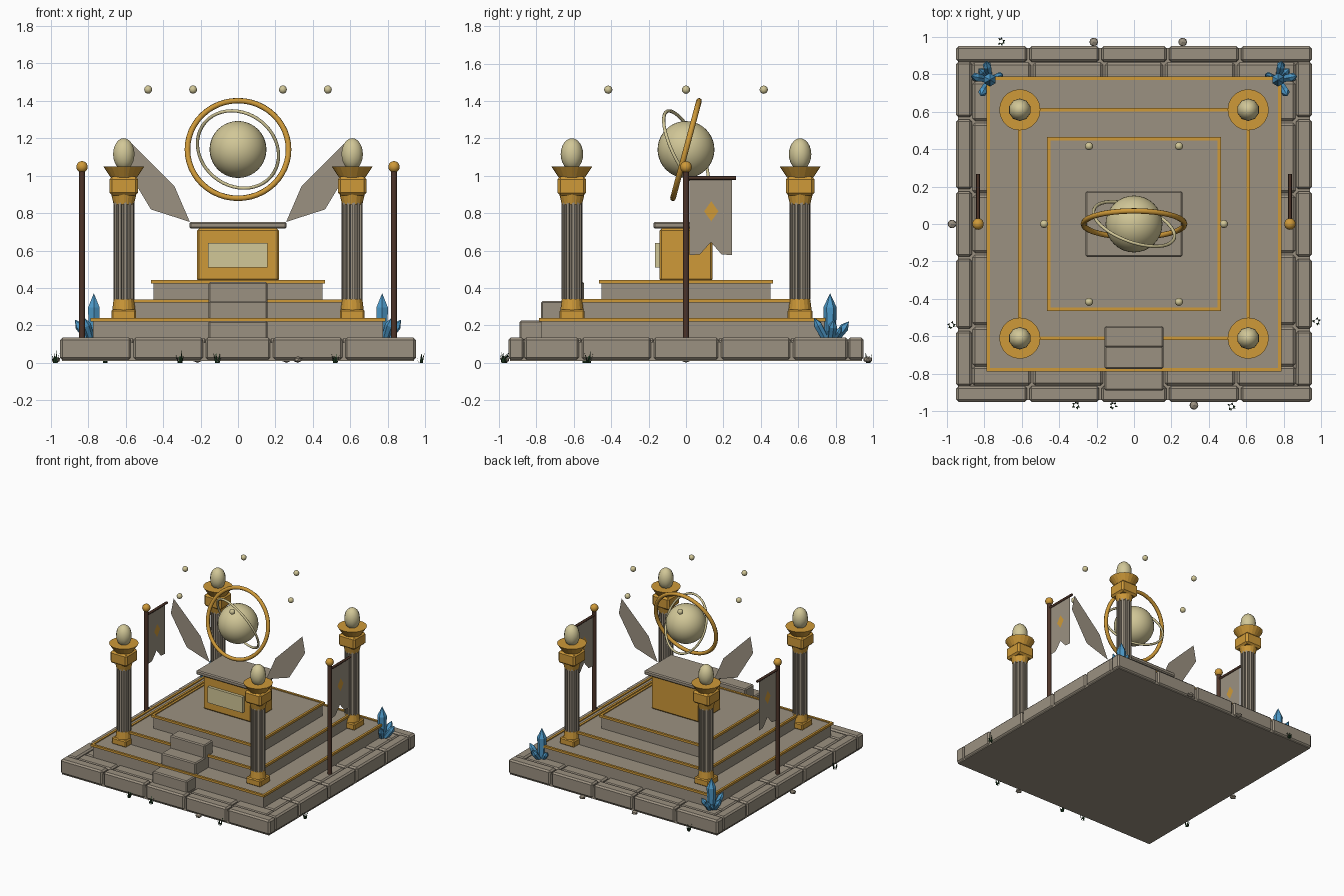
import bpy, bmesh, math, random
from mathutils import Vector, Matrix

if "Cube" in bpy.data.objects:
    bpy.data.objects.remove(bpy.data.objects["Cube"])

random.seed(4)
PI = math.pi


def material(name, rgb):
    m = bpy.data.materials.new(name)
    m.diffuse_color = (*rgb, 1)
    m.use_nodes = True
    m.node_tree.nodes["Principled BSDF"].inputs["Base Color"].default_value = m.diffuse_color
    return m


STONE = material("warm_stone", (0.33, 0.285, 0.22))
GOLD = material("gold", (0.62, 0.32, 0.04))
PALE = material("pale_ivory", (0.64, 0.57, 0.31))
WOOD = material("dark_wood", (0.075, 0.035, 0.022))
BLUE = material("crystal_blue", (0.075, 0.32, 0.58))
GREEN = material("dark_grass", (0.012, 0.04, 0.014))


def add_object(name, bm, mat, smooth=False):
    bmesh.ops.recalc_face_normals(bm, faces=bm.faces[:])
    me = bpy.data.meshes.new(name)
    bm.to_mesh(me)
    bm.free()
    me.materials.append(mat)
    ob = bpy.data.objects.new(name, me)
    bpy.context.collection.objects.link(ob)
    if smooth:
        for p in me.polygons:
            p.use_smooth = True
    return ob


def box(name, x0, x1, y0, y1, z0, z1, mat, bevel=0.0):
    bm = bmesh.new()
    mx = Matrix.Translation(((x0 + x1) / 2, (y0 + y1) / 2, (z0 + z1) / 2)) @ \
        Matrix.Diagonal((x1 - x0, y1 - y0, z1 - z0, 1))
    bmesh.ops.create_cube(bm, size=1, matrix=mx)
    if bevel:
        bmesh.ops.bevel(bm, geom=bm.edges[:], offset=bevel, segments=1, affect='EDGES')
    return add_object(name, bm, mat)


def cone(name, p0, p1, r0, r1, mat, sides=12, smooth=False):
    p0, p1 = Vector(p0), Vector(p1)
    d = p1 - p0
    mx = Matrix.Translation((p0 + p1) / 2) @ d.to_track_quat('Z', 'Y').to_matrix().to_4x4()
    bm = bmesh.new()
    bmesh.ops.create_cone(bm, cap_ends=True, segments=sides, radius1=r0, radius2=r1,
                          depth=d.length, matrix=mx)
    ob = add_object(name, bm, mat)
    if smooth:
        for p in ob.data.polygons:
            p.use_smooth = len(p.vertices) == 4
    return ob


def ball(name, c, r, mat, u=12, v=8, squash=1.0):
    bm = bmesh.new()
    mx = Matrix.Translation(c) @ Matrix.Diagonal((1, 1, squash, 1))
    bmesh.ops.create_uvsphere(bm, u_segments=u, v_segments=v, radius=r, matrix=mx)
    return add_object(name, bm, mat, True)


def ring(name, c, major, minor, rot, mat):
    bpy.ops.mesh.primitive_torus_add(location=c, rotation=rot, major_radius=major,
                                     minor_radius=minor, major_segments=48, minor_segments=8)
    ob = bpy.context.object
    ob.name = name
    ob.data.materials.append(mat)
    bpy.ops.object.shade_smooth()


def sheet(name, pts, mat):
    bm = bmesh.new()
    bm.faces.new([bm.verts.new(p) for p in pts])
    return add_object(name, bm, mat)


# Base slab with two courses of rim blocks
box("base_slab", -0.94, 0.94, -0.94, 0.94, 0.01, 0.11, STONE)
outer = [-0.95, -0.565, -0.18, 0.18, 0.565, 0.95]
inner = [-0.865, -0.545, -0.16, 0.16, 0.545, 0.865]
for cuts, a, b, top in ((outer, 0.866, 0.95, 0.135), (inner, 0.76, 0.862, 0.13)):
    for i in range(5):
        g = 0.006
        lo, hi = cuts[i] + g * (i > 0), cuts[i + 1] - g * (i < 4)
        for s in (-1, 1):
            y0, y1 = sorted((s * a, s * b))
            box("rim_block", lo, hi, y0, y1, 0.016, top, STONE, 0.012)
            lo2, hi2 = max(lo, -a), min(hi, a)
            box("rim_block", y0, y1, lo2, hi2, 0.016, top, STONE, 0.012)

# Stepped tiers with gold edging
for half, z0, z1 in ((0.775, 0.1, 0.232), (0.607, 0.22, 0.332), (0.452, 0.32, 0.435)):
    box("tier", -half, half, -half, half, z0, z1, STONE)
    o, i = half + 0.012, half - 0.006
    for s in (-1, 1):
        a, b = sorted((s * i, s * o))
        box("gold_edging", -o, o, a, b, z1 - 0.01, z1 + 0.008, GOLD)
        box("gold_edging", a, b, -o, o, z1 - 0.01, z1 + 0.008, GOLD)

# Front stairs
for y0, y1, z0, z1 in ((-0.89, -0.66, 0.12, 0.225), (-0.775, -0.56, 0.14, 0.33),
                       (-0.66, -0.545, 0.22, 0.432)):
    box("stair", -0.157, 0.157, y0, y1, z0, z1, STONE, 0.008)

# Altar
box("altar_body", -0.22, 0.22, -0.142, 0.142, 0.435, 0.718, GOLD, 0.012)
box("altar_panel", -0.16, 0.157, -0.165, -0.13, 0.51, 0.64, PALE)
box("altar_top", -0.26, 0.26, -0.175, 0.175, 0.718, 0.753, STONE, 0.008)

# Flat wings beside the altar
for s in (-1, 1):
    sheet("wing", [(s * x, 0, z) for x, z in ((0.257, 0.753), (0.465, 0.82), (0.61, 1.06),
                                              (0.585, 1.19), (0.34, 0.945))], STONE)

# Floating globe, its two rings and the small orbs
C = (0, 0, 1.14)
ball("globe", C, 0.152, PALE, 32, 20)
ring("gold_ring", C, 0.27, 0.015, (math.radians(75), 0, 0), GOLD)
ring("pale_ring", C, 0.228, 0.009, (math.radians(115), 0, math.radians(-20)), PALE)
for k in range(6):
    a = k * PI / 3
    ball("small_orb", (0.48 * math.cos(a), 0.48 * math.sin(a), 1.46), 0.022, PALE, 10, 8)


# Corner columns
def fluted_shaft(x, y, z0, z1):
    bm = bmesh.new()
    pts = []
    for k in range(12):
        for off, r in ((0.0, 0.056), (0.5, 0.056), (0.58, 0.045), (0.92, 0.045)):
            a = (k + off) * PI / 6
            pts.append((x + r * math.cos(a), y + r * math.sin(a)))
    f = bm.faces.new([bm.verts.new((px, py, z0)) for px, py in pts])
    e = bmesh.ops.extrude_face_region(bm, geom=[f])["geom"]
    bmesh.ops.translate(bm, vec=(0, 0, z1 - z0), verts=[v for v in e if isinstance(v, bmesh.types.BMVert)])
    add_object("column_shaft", bm, STONE)


for x in (-0.61, 0.61):
    for y in (-0.61, 0.61):
        box("column_plinth", x - 0.066, x + 0.066, y - 0.066, y + 0.066, 0.23, 0.285, GOLD, 0.008)
        cone("column_foot", (x, y, 0.28), (x, y, 0.342), 0.062, 0.054, GOLD, 16)
        fluted_shaft(x, y, 0.34, 0.86)
        cone("column_neck", (x, y, 0.845), (x, y, 0.905), 0.054, 0.068, GOLD, 16)
        box("column_capital", x - 0.076, x + 0.076, y - 0.076, y + 0.076, 0.895, 0.995, GOLD, 0.014)
        cone("column_bowl", (x, y, 0.99), (x, y, 1.05), 0.07, 0.11, GOLD, 20)
        ball("column_flame", (x, y, 1.115), 0.06, PALE, 10, 12, 1.42)

# Banner poles
for s in (-1, 1):
    x = s * 0.833
    cone("banner_pole", (x, 0, 0.12), (x, 0, 1.03), 0.017, 0.017, WOOD, 10, True)
    ball("pole_finial", (x, 0, 1.047), 0.031, GOLD, 14, 10)
    cone("banner_bar", (x, -0.01, 0.988), (x, 0.267, 0.988), 0.01, 0.01, WOOD, 8, True)
    sheet("banner", [(x, y, z) for y, z in ((0.02, 0.985), (0.245, 0.985), (0.245, 0.575),
                                            (0.19, 0.58), (0.133, 0.645), (0.075, 0.58),
                                            (0.02, 0.575))], STONE)
    for t in (-0.004, 0.004):
        sheet("banner_diamond", [(x + t, 0.135 + a, 0.81 + b) for a, b in
                                 ((0, 0.054), (0.038, 0), (0, -0.054), (-0.038, 0))], GOLD)


# Crystal clusters on the back corners
def crystal(base, tip, r):
    base, tip = Vector(base), Vector(tip)
    mid = base.lerp(tip, 0.7)
    cone("crystal_shaft", base, mid, r * 0.8, r, BLUE, 6)
    cone("crystal_tip", mid, tip, r, 0.001, BLUE, 6)


for s in (-1, 1):
    c = Vector((s * 0.77, 0.77, 0.12))
    crystal(c, c + Vector((0, 0, 0.25)), 0.036)
    for dx, dy, h, r in ((0.10, 0.02, 0.11, 0.024), (0.05, -0.085, 0.12, 0.024),
                         (-0.07, 0.03, 0.08, 0.02), (0.02, 0.10, 0.10, 0.024),
                         (0.06, 0.06, 0.07, 0.018)):
        d = Vector((s * dx, dy, h))
        crystal(c + Vector((s * dx, dy, 0)) * 0.25, c + d, r)

# Grass tufts and pebbles around the base
for x, y in ((-0.71, 0.975), (-0.975, -0.54), (-0.31, -0.968), (-0.11, -0.97),
             (0.52, -0.975), (0.975, -0.52)):
    bm = bmesh.new()
    for k in range(6):
        a = k * PI / 3 + random.random()
        d = Vector((math.cos(a), math.sin(a), 0))
        n = Vector((-d.y, d.x, 0)) * 0.007
        p = Vector((x, y, 0)) + d * 0.01
        tip = p + d * 0.014 + Vector((0, 0, random.uniform(0.035, 0.07)))
        bm.faces.new([bm.verts.new(v) for v in (p - n, p + n, tip)])
    add_object("grass_tuft", bm, GREEN)
for x, y in ((-0.215, 0.972), (0.26, 0.972), (-0.972, 0), (0.32, -0.968)):
    bm = bmesh.new()
    bmesh.ops.create_icosphere(bm, subdivisions=1, radius=0.026,
                               matrix=Matrix.Translation((x, y, 0.017)) @ Matrix.Diagonal((1, 1, 0.65, 1)))
    add_object("pebble", bm, STONE)
